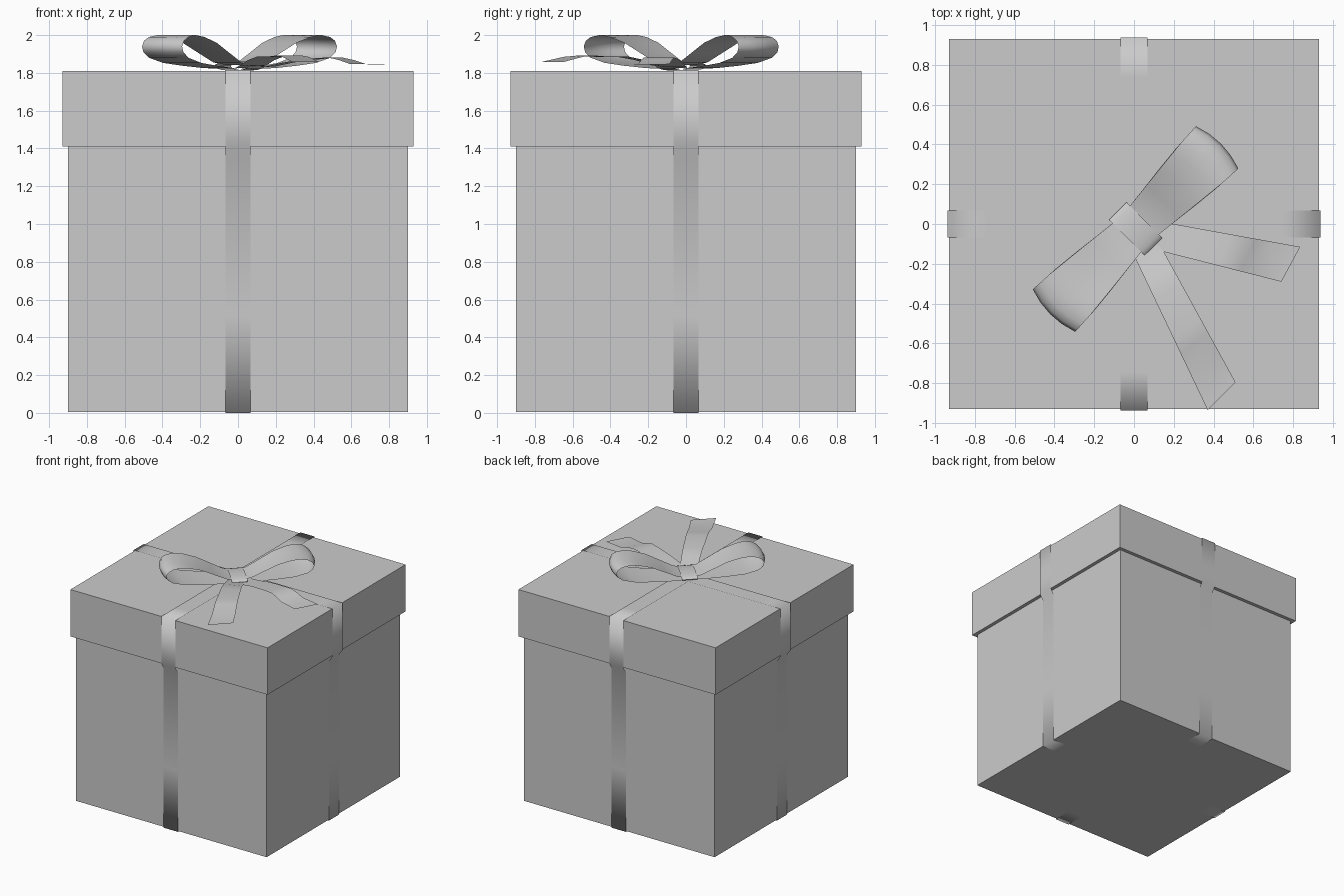
import bpy
import math
from mathutils import Vector

if "Cube" in bpy.data.objects:
    bpy.data.objects.remove(bpy.data.objects["Cube"])


def box(name, half, z0, z1):
    bpy.ops.mesh.primitive_cube_add(size=1, location=(0, 0, (z0 + z1) / 2))
    ob = bpy.context.object
    ob.name = name
    ob.dimensions = (2 * half, 2 * half, z1 - z0)
    bpy.ops.object.transform_apply(location=False, rotation=False, scale=True)
    return ob


def strip(name, rows, closed=False, angle=60):
    """Ribbon sheet skinned through rows of points."""
    n, m = len(rows), len(rows[0])
    verts = [p for row in rows for p in row]
    faces = []
    for i in range(n if closed else n - 1):
        a, b = i * m, (i + 1) % n * m
        for j in range(m - 1):
            faces.append((a + j, a + j + 1, b + j + 1, b + j))
    me = bpy.data.meshes.new(name)
    me.from_pydata(verts, [], faces)
    ob = bpy.data.objects.new(name, me)
    bpy.context.collection.objects.link(ob)
    bpy.ops.object.select_all(action='DESELECT')
    ob.select_set(True)
    bpy.context.view_layer.objects.active = ob
    bpy.ops.object.mode_set(mode='EDIT')
    bpy.ops.mesh.select_all(action='SELECT')
    bpy.ops.mesh.normals_make_consistent(inside=False)
    bpy.ops.object.mode_set(mode='OBJECT')
    bpy.ops.object.shade_smooth_by_angle(angle=math.radians(angle))
    return ob


# Box body and overhanging lid
box("box_body", 0.90, 0.005, 1.41)
box("box_lid", 0.93, 1.41, 1.81)

# Two ribbons wrapped round the whole box, stepping in below the lid
half_loop = [(0.74, 0.0), (0.905, 0.0), (0.905, 0.52), (0.905, 1.36),
             (0.937, 1.41), (0.937, 1.815), (0.74, 1.815)]
loop = half_loop + [(-s, z) for s, z in reversed(half_loop)]
W = 0.067
strip("ribbon_across", [[(s, -W, z), (s, W, z)] for s, z in loop], True, 100)
strip("ribbon_front_to_back", [[(-W, s, z), (W, s, z)] for s, z in loop], True, 100)

# Bow axes: loops run along U, the knot wraps along V
C = Vector((0.008, -0.025, 0))
U = Vector((1, 1, 0)).normalized()
V = Vector((1, -1, 0)).normalized()
Z = Vector((0, 0, 1))

# Bow loops: teardrop profile (distance, height, half width)
profile = [(0, 1.822, .095), (.15, 1.825, .112), (.30, 1.838, .13), (.43, 1.853, .143),
           (.53, 1.88, .148), (.57, 1.91, .15), (.58, 1.94, .15), (.565, 1.97, .15),
           (.53, 1.99, .148), (.47, 2.0, .145), (.40, 1.99, .138), (.30, 1.96, .128),
           (.19, 1.905, .116), (.09, 1.855, .105), (0, 1.842, .095)]
for side, name in ((1, "bow_loop_right"), (-1, "bow_loop_left")):
    rows = []
    for s, z, w in profile:
        rows.append([C + U * side * s * (1.045 - 0.045 * k * k) + V * w * k + Z * z
                     for k in (-1, -0.5, 0, 0.5, 1)])
    strip(name, rows)

# Knot: flattened band round the middle of the bow
rows = []
for i in range(20):
    a = 2 * math.pi * i / 20
    p = C + V * 0.127 * math.cos(a) + Z * (1.836 + 0.024 * math.sin(a))
    rows.append([p - U * 0.062, p + U * 0.062])
strip("bow_knot", rows, True)


# Tails: wavy strips between two straight edges, starting under the knot
def tail(name, left, right, wave):
    (l0, l1), (r0, r1) = [[Vector((*p, 0)) for p in e] for e in (left, right)]
    mid = (l0 + r0) / 2
    root = C + (mid - C) * 0.25
    rows = [[root + (l0 - mid) * 0.6 + Z * 1.825, root + (r0 - mid) * 0.6 + Z * 1.825]]
    for t, z in wave:
        rows.append([l0.lerp(l1, t) + Z * z, r0.lerp(r1, t) + Z * z])
    strip(name, rows)


tail("bow_tail_right", ((0.20, 0.0), (0.835, -0.115)), ((0.15, -0.14), (0.74, -0.29)),
     [(0, 1.835), (.15, 1.855), (.3, 1.868), (.45, 1.878), (.55, 1.882),
      (.65, 1.868), (.75, 1.847), (1, 1.845)])
tail("bow_tail_front", ((0.15, -0.14), (0.51, -0.795)), ((0.01, -0.18), (0.37, -0.935)),
     [(0, 1.84), (.12, 1.868), (.25, 1.886), (.4, 1.885), (.52, 1.892),
      (.62, 1.885), (.78, 1.857), (1, 1.857)])
